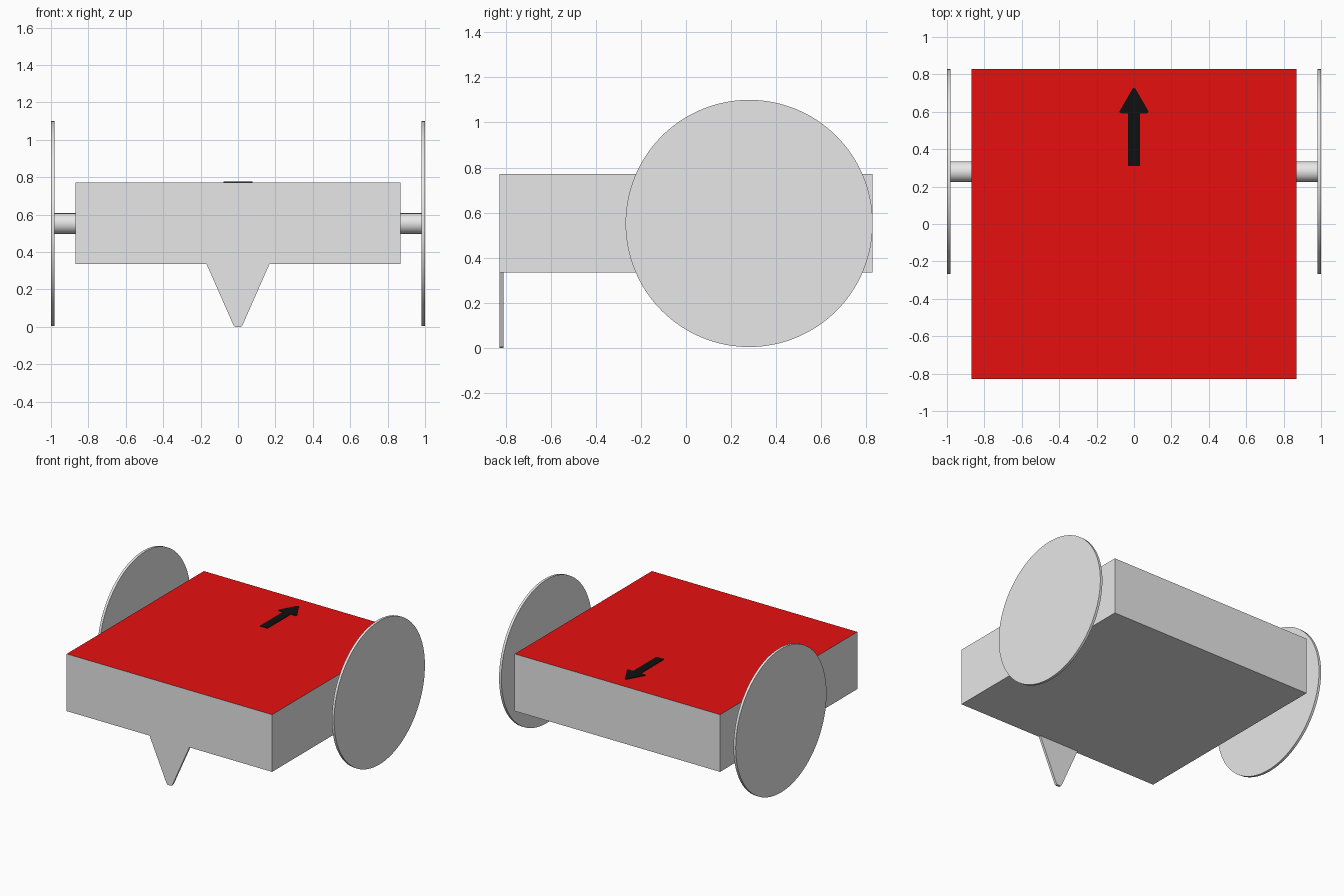
import bpy
import bmesh
import math
from mathutils import Matrix

cube = bpy.data.objects.get("Cube")
if cube:
    bpy.data.objects.remove(cube, do_unlink=True)


def make_material(name, rgb):
    mat = bpy.data.materials.new(name)
    mat.use_nodes = True
    mat.diffuse_color = (*rgb, 1)
    mat.node_tree.nodes["Principled BSDF"].inputs["Base Color"].default_value = (*rgb, 1)
    return mat


GREY = make_material("light grey", (0.8, 0.8, 0.8))
RED = make_material("red", (0.8, 0.005, 0.005))
BLACK = make_material("black", (0.005, 0.005, 0.005))

HALF_X, HALF_Y = 0.868, 0.828
BOTTOM, TOP = 0.335, 0.772
AXLE_Y, AXLE_Z = 0.28, 0.552


def finish(name, bm, *mats):
    bmesh.ops.recalc_face_normals(bm, faces=bm.faces[:])
    mesh = bpy.data.meshes.new(name)
    bm.to_mesh(mesh)
    bm.free()
    for mat in mats:
        mesh.materials.append(mat)
    obj = bpy.data.objects.new(name, mesh)
    bpy.context.collection.objects.link(obj)
    return obj


def plate(name, points, depth, mat, rounding=()):
    """Extrude a closed outline, rounding the corners with the given indices."""
    bm = bmesh.new()
    verts = [bm.verts.new(p) for p in points]
    face = bm.faces.new(verts)
    if rounding:
        bmesh.ops.bevel(bm, geom=[verts[i] for i in rounding], offset=0.016,
                        segments=4, profile=0.5, affect='VERTICES')
        face = bm.faces[:][0]
    new = bmesh.ops.extrude_face_region(bm, geom=[face])["geom"]
    bmesh.ops.translate(bm, vec=depth,
                        verts=[g for g in new if isinstance(g, bmesh.types.BMVert)])
    return finish(name, bm, mat)


def disc(name, radius, x0, x1, segments):
    """Cylinder lying along x between x0 and x1, on the wheel axis."""
    bm = bmesh.new()
    place = Matrix.Translation(((x0 + x1) / 2, AXLE_Y, AXLE_Z)) @ Matrix.Rotation(math.pi / 2, 4, 'Y')
    bmesh.ops.create_cone(bm, cap_ends=True, segments=segments, radius1=radius,
                          radius2=radius, depth=abs(x1 - x0), matrix=place)
    obj = finish(name, bm, GREY)
    bpy.ops.object.select_all(action='DESELECT')
    obj.select_set(True)
    bpy.context.view_layer.objects.active = obj
    bpy.ops.object.shade_smooth_by_angle(angle=math.radians(30))


# Box body with a red top face
bm = bmesh.new()
bmesh.ops.create_cube(bm, size=1, matrix=Matrix.Translation((0, 0, (BOTTOM + TOP) / 2))
                      @ Matrix.Diagonal((2 * HALF_X, 2 * HALF_Y, TOP - BOTTOM, 1)))
for f in bm.faces:
    f.material_index = 1 if f.normal.z > 0.5 else 0
finish("body", bm, GREY, RED)

# Wheels and axle stubs on both sides
for side, s in (("left", 1), ("right", -1)):
    disc(side + "_wheel", 0.548, s * 0.981, s * 1.0, 128)
    disc(side + "_axle", 0.055, s * (HALF_X - 0.01), s * 0.985, 48)

# Tapered support skid under the front edge
y = -HALF_Y
plate("front_skid", [(-0.168, y, BOTTOM), (-0.024, y, 0.008), (-0.016, y, 0),
                     (0.016, y, 0), (0.024, y, 0.008), (0.168, y, BOTTOM)],
      (0, 0.018, 0), GREY)

# Direction arrow on the top
z = TOP - 0.001
plate("direction_arrow", [(-0.032, 0.31, z), (0.032, 0.31, z), (0.032, 0.592, z),
                          (0.084, 0.592, z), (0, 0.737, z), (-0.084, 0.592, z),
                          (-0.032, 0.592, z)],
      (0, 0, 0.005), BLACK, rounding=(3, 4, 5))
